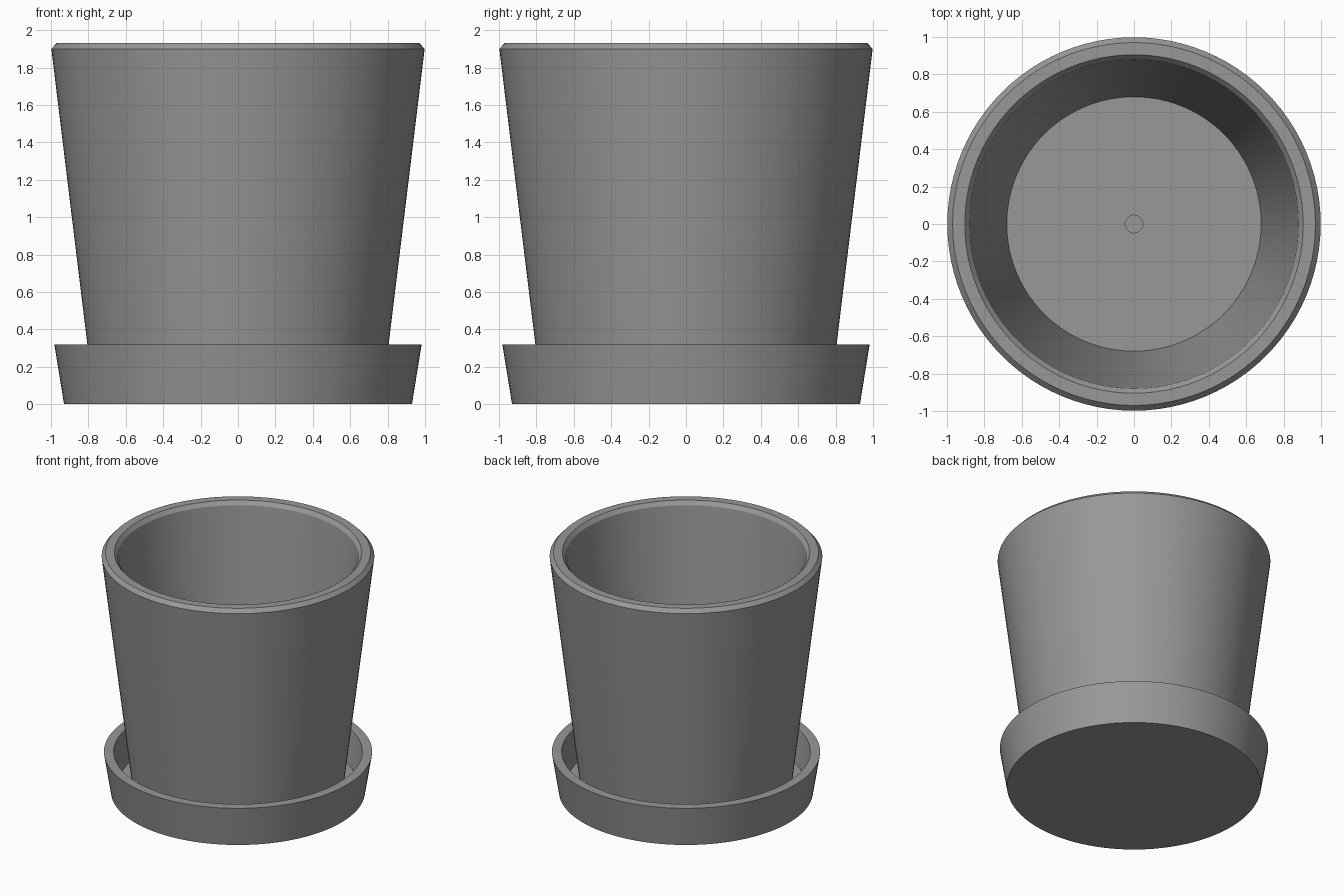
import bpy, bmesh, math

if "Cube" in bpy.data.objects:
    bpy.data.objects.remove(bpy.data.objects["Cube"])

SEGMENTS = 96

clay = bpy.data.materials.new("grey_clay")
clay.diffuse_color = (0.32, 0.315, 0.305, 1.0)
clay.use_nodes = True
clay.node_tree.nodes["Principled BSDF"].inputs["Base Color"].default_value = clay.diffuse_color


def lathe(name, profile, closed):
    """Spin an (r, z) profile around the z axis; closed joins last point to first."""
    bm = bmesh.new()
    verts = [bm.verts.new((r, 0, z)) for r, z in profile]
    edges = [bm.edges.new(pair) for pair in zip(verts, verts[1:])]
    if closed:
        edges.append(bm.edges.new((verts[-1], verts[0])))
    bmesh.ops.spin(bm, geom=verts + edges, cent=(0, 0, 0), axis=(0, 0, 1),
                   angle=math.tau, steps=SEGMENTS, use_merge=False)
    bmesh.ops.remove_doubles(bm, verts=bm.verts[:], dist=1e-4)
    bmesh.ops.recalc_face_normals(bm, faces=bm.faces[:])
    mesh = bpy.data.meshes.new(name)
    bm.to_mesh(mesh)
    bm.free()
    mesh.materials.append(clay)
    obj = bpy.data.objects.new(name, mesh)
    bpy.context.collection.objects.link(obj)
    bpy.ops.object.select_all(action='DESELECT')
    obj.select_set(True)
    bpy.context.view_layer.objects.active = obj
    bpy.ops.object.shade_smooth_by_angle(angle=math.radians(25))
    return obj


# Tapered pot with chamfered rim and a drain hole through its floor
lathe("pot", [
    (0.047, 0.07), (0.775, 0.07), (0.998, 1.90), (0.97, 1.93),
    (0.905, 1.93), (0.88, 1.90), (0.68, 0.24), (0.047, 0.24),
], closed=True)

# Shallow flared saucer under the pot
lathe("saucer", [
    (0, 0), (0.93, 0), (0.982, 0.32), (0.91, 0.32), (0.87, 0.069), (0, 0.069),
], closed=False)
